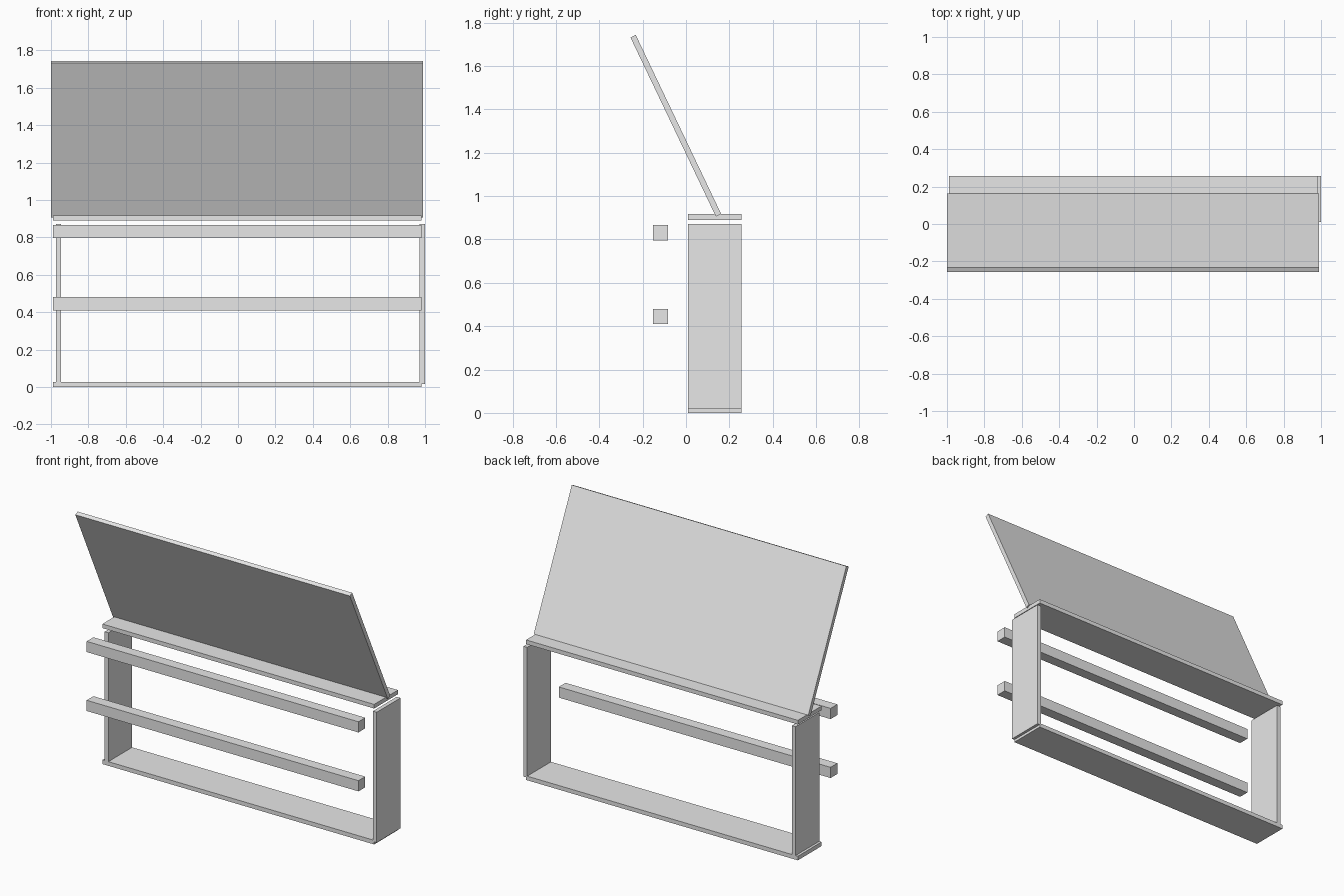
import bpy
import math

# Remove the default cube
cube = bpy.data.objects.get("Cube")
if cube:
    bpy.data.objects.remove(cube, do_unlink=True)

# Single plain grey material
grey = bpy.data.materials.new("plain_grey")
grey.use_nodes = True
colour = (0.8, 0.8, 0.8, 1)
grey.diffuse_color = colour
grey.node_tree.nodes["Principled BSDF"].inputs["Base Color"].default_value = colour

THICK = 0.027      # board thickness
DEPTH = 0.246      # board depth
WIDTH = 1.97       # length of the horizontal boards and rails
MID_X = -0.005     # their centre along x
BOARD_Y = 0.133


def box(name, centre, size, tilt=0):
    """Add a flat-faced box, optionally tilted about the x axis."""
    bpy.ops.mesh.primitive_cube_add(size=1, location=centre)
    obj = bpy.context.object
    obj.name = name
    obj.scale = size
    bpy.ops.object.transform_apply(location=False, rotation=False, scale=True)
    obj.rotation_euler.x = tilt
    obj.data.materials.append(grey)
    return obj


# Horizontal boards of the frame
for name, z in (("bottom_board", 0.0135), ("top_board", 0.904)):
    box(name, (MID_X, BOARD_Y, z), (WIDTH, DEPTH, THICK))

# Upright side boards, slightly overlapping the bottom board
for name, x in (("right_side_board", -0.96), ("left_side_board", 0.985)):
    box(name, (x, BOARD_Y, 0.444), (THICK, DEPTH, 0.854))

# Square rails standing off in front of the frame
for name, z in (("lower_rail", 0.445), ("upper_rail", 0.831)):
    box(name, (MID_X, -0.118, z), (WIDTH, 0.07, 0.07))

# Large panel leaning forward from the top board
box("leaning_panel", (-0.005, -0.047, 1.325), (1.99, THICK, 0.915),
    math.radians(25.5))
